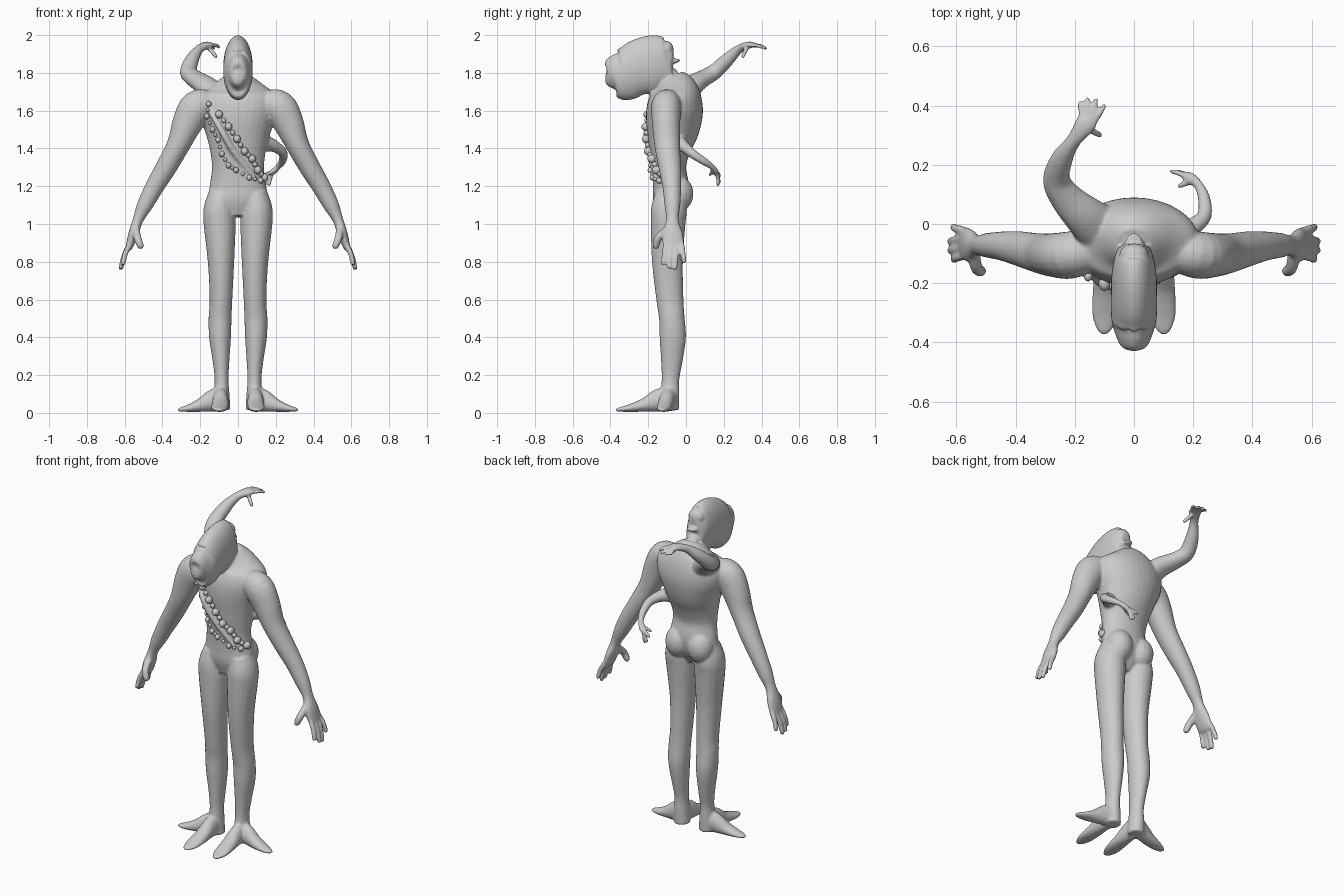
import bpy, bmesh, math
from mathutils import Vector, Matrix
from mathutils.bvhtree import BVHTree

X, Y, Z = Vector((1, 0, 0)), Vector((0, 1, 0)), Vector((0, 0, 1))
bm = bmesh.new()


def tube(path, ref=Y, side=1, steps=4, n=20):
    """Loft ellipses through (x, y, z, a, b); b lies along ref. side=-1 mirrors in x."""
    p = [Vector((q[0] * side, *q[1:])) for q in path]
    p = [2 * p[0] - p[1]] + p + [2 * p[-1] - p[-2]]
    pts = []
    for i in range(1, len(p) - 2):
        for k in range(steps):
            t = k / steps
            a, b, c, d = p[i - 1:i + 3]
            pts.append(0.5 * (2 * b + (c - a) * t + (2 * a - 5 * b + 4 * c - d) * t * t
                              + (3 * b - a - 3 * c + d) * t ** 3))
    pts.append(p[-2])
    rings = []
    for i, q in enumerate(pts):
        tan = Vector(pts[min(i + 1, len(pts) - 1)][:3]) - Vector(pts[max(i - 1, 0)][:3])
        u = tan.cross(ref).normalized()
        v = u.cross(tan).normalized()
        ra, rb = max(q[3], .003), max(q[4], .003)
        rings.append([bm.verts.new(Vector(q[:3]) + u * ra * math.cos(j * math.tau / n)
                                   + v * rb * math.sin(j * math.tau / n)) for j in range(n)])
    for r, s in zip(rings, rings[1:]):
        for j in range(n):
            bm.faces.new((r[j], r[(j + 1) % n], s[(j + 1) % n], s[j]))
    bm.faces.new(rings[0][::-1])
    bm.faces.new(rings[-1])


def ball(mesh, loc, size, rot=0):
    m = Matrix.Translation(loc) @ Matrix.Rotation(rot, 4, 'X') @ Matrix.Diagonal((*size, 1))
    bmesh.ops.create_uvsphere(mesh, u_segments=16, v_segments=10, radius=1, matrix=m)


def digit(a, b, r, side=1, ref=Y, bend=(0, 0, 0)):
    a, b = Vector(a), Vector(b)
    m = (a + b) / 2 + Vector(bend)
    e = b + (b - m).normalized() * r * .6
    tube([(*a, r, r), (*m, r, r), (*b, r * .85, r * .85), (*e, r * .3, r * .3)], ref, side, n=12)


# torso
tube([(0, -.10, 1.04, .09, .05), (0, -.09, 1.12, .155, .085), (0, -.08, 1.2, .150, .095),
      (0, -.09, 1.3, .138, .090), (0, -.085, 1.4, .15, .112), (0, -.07, 1.5, .178, .14),
      (0, -.06, 1.6, .215, .15), (0, -.055, 1.68, .21, .135), (0, -.06, 1.73, .14, .11),
      (0, -.08, 1.78, .06, .07)], n=32)
# head, long front dome
tube([(0, -.426, 1.78, .014, .02), (0, -.412, 1.78, .04, .06), (0, -.38, 1.79, .06, .105),
      (0, -.33, 1.79, .075, .137), (0, -.29, 1.807, .078, .138), (0, -.24, 1.83, .078, .15),
      (0, -.17, 1.845, .076, .155), (0, -.11, 1.845, .065, .14), (0, -.08, 1.85, .05, .108),
      (0, -.07, 1.85, .03, .06)], Z, n=32)
# second face on the back of the head
ball(bm, (0, -.105, 1.925), (.05, .04, .045))
ball(bm, (0, -.07, 1.86), (.034, .042, .013), .2)
ball(bm, (0, -.085, 1.805), (.04, .042, .026), -.2)
# chest ridge
tube([(-.15, -.17, 1.6, .012, .012), (-.09, -.205, 1.5, .018, .02), (-.02, -.19, 1.38, .018, .02),
      (.09, -.16, 1.24, .01, .01)])

for s in (1, -1):
    # legs
    tube([(.085, -.085, 1.16, .07, .08), (.1, -.09, 1.08, .082, .095), (.097, -.095, 1.0, .085, .092),
          (.09, -.098, .8, .07, .082), (.09, -.085, .6, .06, .072), (.095, -.075, .5, .061, .068),
          (.095, -.07, .4, .058, .07), (.09, -.075, .28, .045, .058), (.087, -.082, .18, .037, .047),
          (.087, -.085, .1, .042, .05), (.085, -.085, .015, .046, .048)], side=s)
    ball(bm, (s * .075, -.04, 1.16), (.078, .08, .095))
    # forward and sideways toes
    tube([(.09, -.07, .08, .038, .07), (.092, -.15, .065, .042, .06), (.094, -.22, .042, .045, .037),
          (.098, -.30, .025, .045, .02), (.1, -.35, .018, .03, .012), (.1, -.372, .015, .012, .007)],
         Z, s)
    tube([(.08, -.085, .08, .045, .07), (.14, -.1, .062, .042, .058), (.2, -.112, .04, .04, .036),
          (.26, -.12, .025, .036, .02), (.3, -.125, .018, .024, .012), (.32, -.126, .015, .01, .007)],
         Z, s)
    # main arms
    tube([(.14, -.09, 1.64, .07, .07), (.215, -.105, 1.62, .09, .08), (.265, -.105, 1.54, .082, .075),
          (.315, -.1, 1.42, .062, .068), (.38, -.085, 1.3, .056, .06), (.44, -.075, 1.2, .05, .05),
          (.493, -.072, 1.1, .042, .042), (.53, -.072, 1.02, .028, .034),
          (.553, -.072, .95, .027, .055), (.575, -.065, .88, .019, .056),
          (.583, -.065, .86, .01, .045)], side=s)
    for y0, y1, x, z in ((-.108, -.12, .608, .79), (-.08, -.09, .62, .77),
                         (-.05, -.058, .62, .765), (-.022, -.01, .61, .80)):
        digit((.575, y0, .89), (x, y1, z), .0145, s, bend=(.006, 0, 0))
    digit((.54, -.1, .97), (.515, -.16, .88), .021, s, X, (.004, -.018, 0))

# raised arm growing from the back
tube([(-.1, -.03, 1.66, .09, .07), (-.17, .03, 1.73, .07, .055), (-.23, .09, 1.77, .055, .045),
      (-.262, .15, 1.805, .046, .042), (-.243, .22, 1.87, .037, .036), (-.205, .28, 1.925, .025, .024),
      (-.165, .335, 1.948, .036, .018), (-.15, .365, 1.945, .032, .012)], Z)
for a, b in (((-.175, .355, 1.945), (-.182, .41, 1.935)), ((-.16, .36, 1.945), (-.157, .423, 1.93)),
             ((-.145, .36, 1.945), (-.128, .42, 1.93)), ((-.13, .35, 1.945), (-.1, .40, 1.935))):
    digit(a, b, .0105, 1, Z, (0, 0, .006))
digit((-.16, .325, 1.94), (-.115, .30, 1.885), .012, 1, Y)
# small withered arm at the side
tube([(.1, -.07, 1.43, .05, .06), (.155, -.035, 1.425, .04, .042), (.205, -.005, 1.405, .03, .03),
      (.238, .03, 1.375, .025, .025), (.236, .09, 1.335, .021, .021), (.215, .135, 1.305, .016, .016),
      (.19, .153, 1.28, .022, .015), (.175, .16, 1.265, .02, .01)], Z)
for b in ((.125, .178, 1.25), (.145, .175, 1.215), (.165, .17, 1.205)):
    digit((.183, .156, 1.275), b, .010, 1, Y, (0, .004, .006))
digit((.2, .145, 1.29), (.15, .127, 1.26), .010, 1, Y)

# fuse everything into one smooth skin
bmesh.ops.recalc_face_normals(bm, faces=bm.faces)
mesh = bpy.data.meshes.new("body")
bm.to_mesh(mesh)
bm.free()
body = bpy.data.objects.new("body", mesh)
bpy.context.collection.objects.link(body)
rem = body.modifiers.new("fuse", 'REMESH')
rem.mode = 'VOXEL'
rem.voxel_size = .0065
rem.use_smooth_shade = True
smo = body.modifiers.new("soften", 'SMOOTH')
smo.factor, smo.iterations = .5, 7

# two diagonal rows of nodules seated on the chest
dg = bpy.context.evaluated_depsgraph_get()
tree = BVHTree.FromObject(body, dg)
nb = bmesh.new()
outer = ((-.155, 1.635), (-.165, 1.57), (-.135, 1.5), (-.105, 1.445), (-.085, 1.37),
         (-.05, 1.31), (-.01, 1.285), (.06, 1.245), (.12, 1.23))
inner = ((-.1, 1.58), (-.05, 1.515), (-.005, 1.45), (.035, 1.385), (.075, 1.345),
         (.105, 1.285), (.14, 1.245))
for row, big in ((outer, .016), (inner, .022)):
    fine = [p for a, b in zip(row, row[1:]) for p in (a, ((a[0] + b[0]) / 2, (a[1] + b[1]) / 2))]
    for i, (x, z) in enumerate(fine + [row[-1]]):
        hit = tree.ray_cast(Vector((x, -1, z)), Y)[0]
        if hit:
            r = big * (1 if i % 2 == 0 else .65)
            ball(nb, hit - Y * r * .4, (r * .9, r * 1.15, r))
nm = bpy.data.meshes.new("chest_nodules")
nb.to_mesh(nm)
nb.free()
nm.polygons.foreach_set("use_smooth", [True] * len(nm.polygons))
bpy.context.collection.objects.link(bpy.data.objects.new("chest_nodules", nm))
